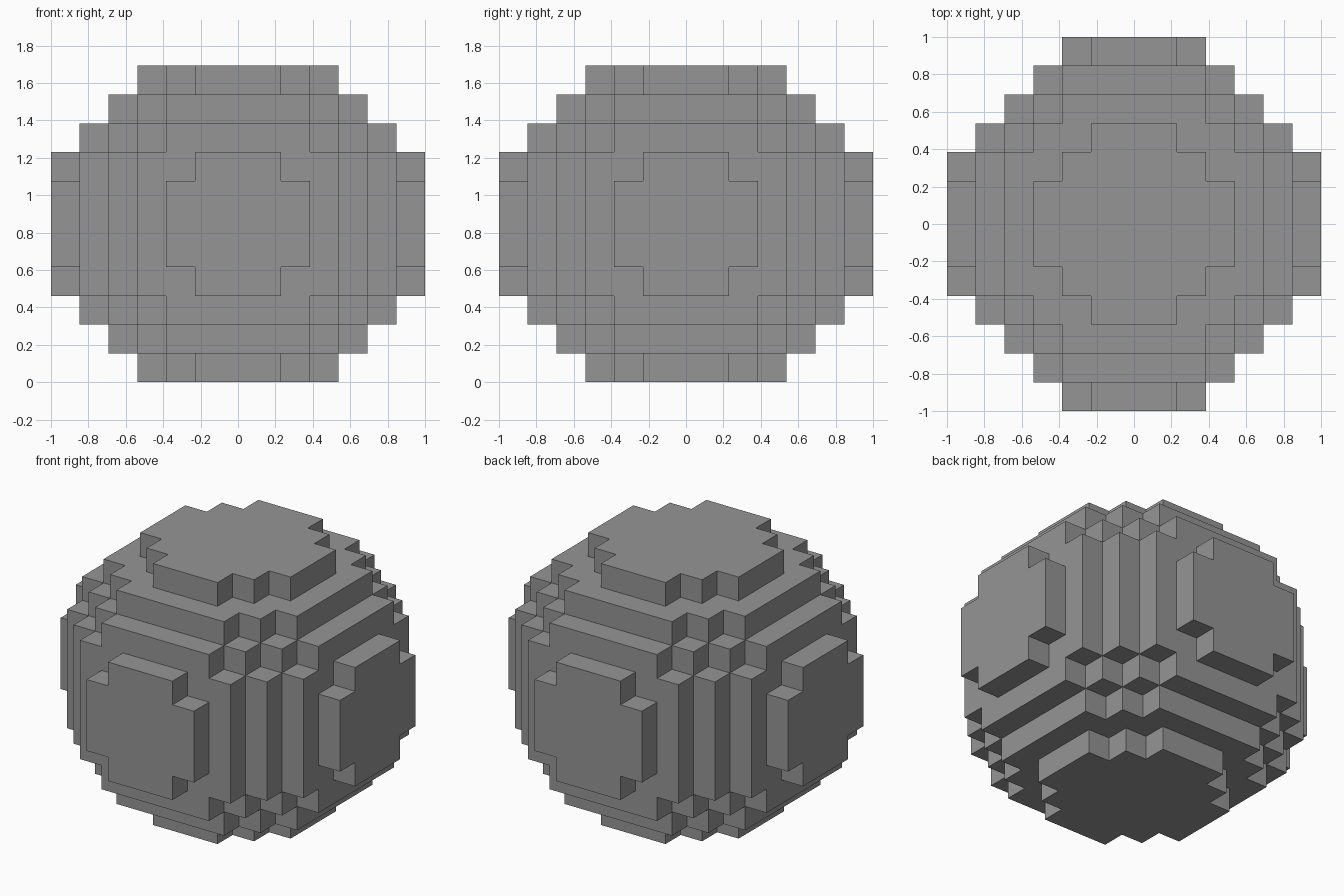
import bpy
import bmesh
from mathutils import Vector

cube = bpy.data.objects.get("Cube")
if cube:
    bpy.data.objects.remove(cube, do_unlink=True)

BLOCK = 2 / 13

# Stepped outlines: for each tier, how far |y| reaches at |x| = 0, 1, 2 ...
middle = [6, 6, 6, 5, 4, 3, 2]
TIERS = [
    middle,
    middle,
    [6, 6, 5, 5, 4, 3, 1],
    [5, 5, 5, 4, 3, 2],
    [4, 4, 4, 3, 2],
    [3, 3, 2, 1],
]
TOP = len(TIERS) - 1

# Fill the tiers with blocks, mirrored on all three axes
blocks = set()
for z in range(-TOP, TOP + 1):
    reach = TIERS[abs(z)]
    for x in range(1 - len(reach), len(reach)):
        for y in range(-reach[abs(x)], reach[abs(x)] + 1):
            blocks.add((x, y, z))

# Keep only the outer skin of the blocks
bm = bmesh.new()
centre = Vector((0, 0, TOP + 0.5))
for block in blocks:
    for axis in range(3):
        for sign in (-1, 1):
            normal = Vector((0, 0, 0))
            normal[axis] = sign
            if tuple(int(c) for c in Vector(block) + normal) in blocks:
                continue
            u = Vector((0, 0, 0))
            u[(axis + 1) % 3] = 0.5
            v = normal.cross(u)
            mid = Vector(block) + normal / 2 + centre
            corners = (mid - u - v, mid + u - v, mid + u + v, mid - u + v)
            bm.faces.new([bm.verts.new(c * BLOCK) for c in corners])
bmesh.ops.remove_doubles(bm, verts=bm.verts, dist=BLOCK / 100)

mesh = bpy.data.meshes.new("stepped_ball")
bm.to_mesh(mesh)
bm.free()

# Plain grey all over
grey = bpy.data.materials.new("mid_grey")
grey.use_nodes = True
colour = (0.3, 0.3, 0.3, 1)
grey.diffuse_color = colour
grey.node_tree.nodes["Principled BSDF"].inputs["Base Color"].default_value = colour
mesh.materials.append(grey)

ball = bpy.data.objects.new("stepped_ball", mesh)
bpy.context.collection.objects.link(ball)
